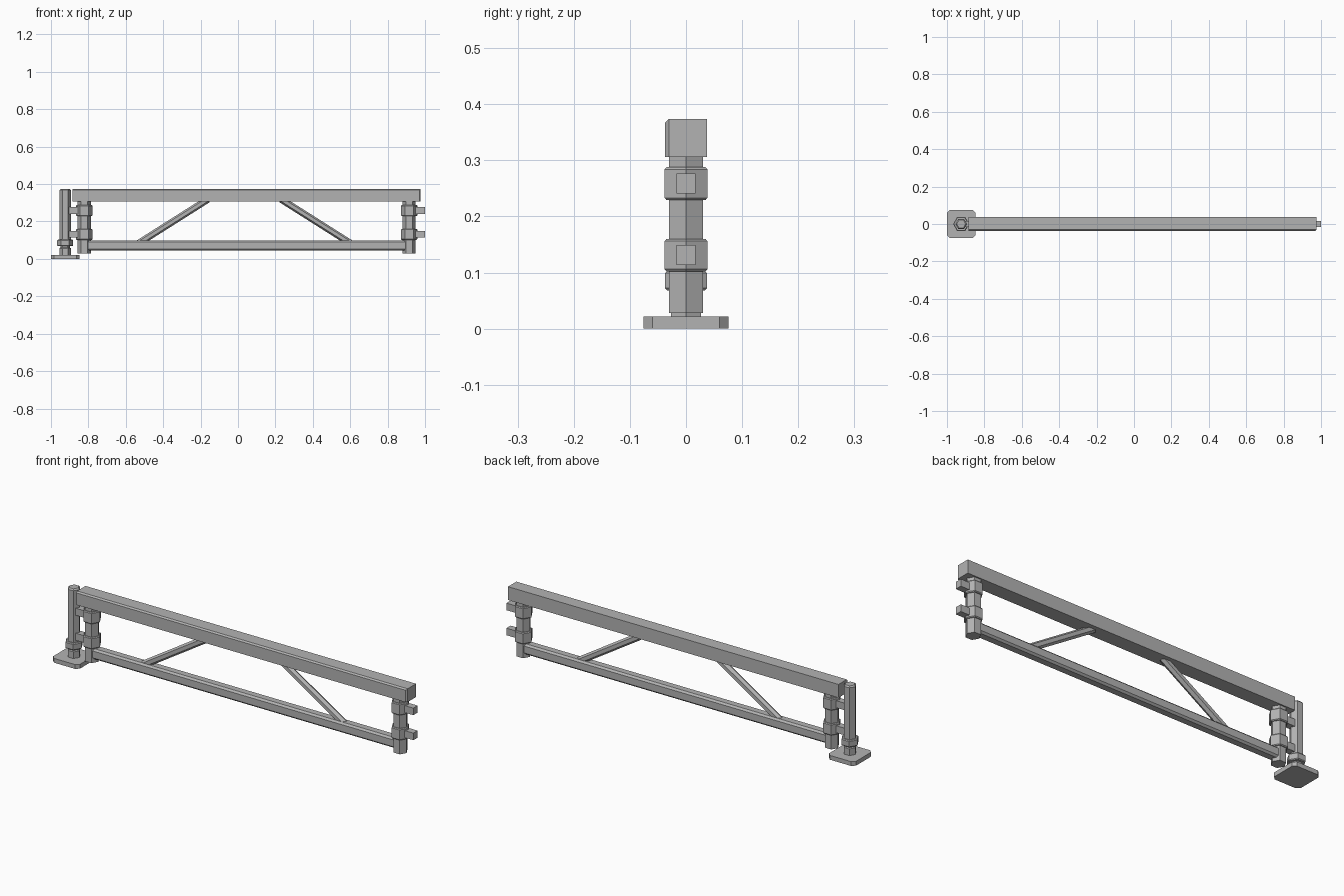
import bpy, bmesh, math
from mathutils import Vector

cube = bpy.data.objects.get("Cube")
if cube:
    bpy.data.objects.remove(cube)

steel = bpy.data.materials.new("grey_steel")
steel.use_nodes = True
grey = (0.45, 0.45, 0.45, 1)
steel.diffuse_color = grey
steel.node_tree.nodes["Principled BSDF"].inputs["Base Color"].default_value = grey


def finish(name, bm):
    bmesh.ops.recalc_face_normals(bm, faces=bm.faces)
    mesh = bpy.data.meshes.new(name)
    bm.to_mesh(mesh)
    bm.free()
    mesh.materials.append(steel)
    obj = bpy.data.objects.new(name, mesh)
    bpy.context.collection.objects.link(obj)
    return obj


def box(name, lo, hi, bevel=0, pick=None):
    """Box between two corners; bevels the edges chosen by pick(midpoint, direction)."""
    bm = bmesh.new()
    bmesh.ops.create_cube(bm, size=1)
    lo, hi = Vector(lo), Vector(hi)
    for v in bm.verts:
        v.co = Vector([lo[i] + (v.co[i] + 0.5) * (hi[i] - lo[i]) for i in range(3)])
    if pick:
        mid = (lo + hi) / 2
        edges = []
        for e in bm.edges:
            a, b = (v.co for v in e.verts)
            if pick((a + b) / 2 - mid, (b - a).normalized()):
                edges.append(e)
        bmesh.ops.bevel(bm, geom=edges, offset=bevel, segments=1, affect='EDGES')
    return finish(name, bm)


def hex_stack(name, x, rings):
    """Hexagonal column with corners towards +x and -x, from (z, radius) rings."""
    bm = bmesh.new()
    loops = []
    for z, r in rings:
        loops.append([bm.verts.new((x + r * math.cos(i * math.pi / 3),
                                    r * math.sin(i * math.pi / 3), z)) for i in range(6)])
    for a, b in zip(loops, loops[1:]):
        for i in range(6):
            j = (i + 1) % 6
            bm.faces.new((a[i], a[j], b[j], b[i]))
    bm.faces.new(loops[0])
    bm.faces.new(loops[-1])
    return finish(name, bm)


def hex_collar(name, x, z0, z1, r):
    c = 0.004
    return hex_stack(name, x, [(z0, r - c), (z0 + c, r), (z1 - c, r), (z1, r - c)])


def hex_bar(name, start, end, r):
    """Hexagonal bar between two points, flat sides facing front and back."""
    start, end = Vector(start), Vector(end)
    bm = bmesh.new()
    bmesh.ops.create_cone(bm, cap_ends=True, segments=6, radius1=r, radius2=r,
                          depth=(end - start).length)
    d = (end - start).normalized()
    side = Vector((0, 1, 0))
    up = side.cross(d)
    mid = (start + end) / 2
    for v in bm.verts:
        v.co = mid + up * v.co.y + side * v.co.x + d * v.co.z
    return finish(name, bm)


# Main top beam, chamfered along its front top edge and front right corner
box("top_beam", (-0.885, -0.037, 0.306), (0.977, 0.037, 0.374), 0.007,
    lambda m, d: m.y < -0.01 and ((abs(d.x) > 0.9 and m.z > 0)
                                  or (abs(d.z) > 0.9 and m.x > 0)))

# Lower rail with chamfered long edges
box("bottom_rail", (-0.82, -0.025, 0.045), (0.915, 0.025, 0.098), 0.009,
    lambda m, d: abs(d.x) > 0.9)

# End posts with collars and outward coupling lugs
for side, x, s in (("right", -0.822, -1), ("left", 0.915, 1)):
    hex_stack(side + "_post", x, [(0.028, 0.035), (0.31, 0.035)])
    for level, z0, z1 in (("lower", 0.102, 0.16), ("upper", 0.229, 0.288)):
        hex_collar(f"{side}_{level}_collar", x, z0, z1, 0.044)
        zm = (z0 + z1) / 2
        xs = sorted((x, x + s * 0.085))
        box(f"{side}_{level}_lug", (xs[0], -0.017, zm - 0.018), (xs[1], 0.017, zm + 0.018))

# Diagonal braces, mirrored about the middle of the span
for side, s in (("right", -1), ("left", 1)):
    hex_bar(side + "_brace", (0.035 + s * 0.58, 0, 0.075),
            (0.035 + s * 0.196, 0, 0.318), 0.018)

# Support leg with collar, neck and foot plate
LEG = -0.924
hex_stack("leg_tube", LEG, [(0.09, 0.031), (0.367, 0.031), (0.374, 0.024)])
hex_collar("leg_collar", LEG, 0.068, 0.103, 0.043)
hex_stack("leg_neck", LEG, [(0.02, 0.031), (0.056, 0.031), (0.06, 0.026), (0.08, 0.026)])
box("foot_plate", (LEG - 0.076, -0.076, 0), (LEG + 0.076, 0.076, 0.022), 0.016,
    lambda m, d: abs(d.z) > 0.9)
